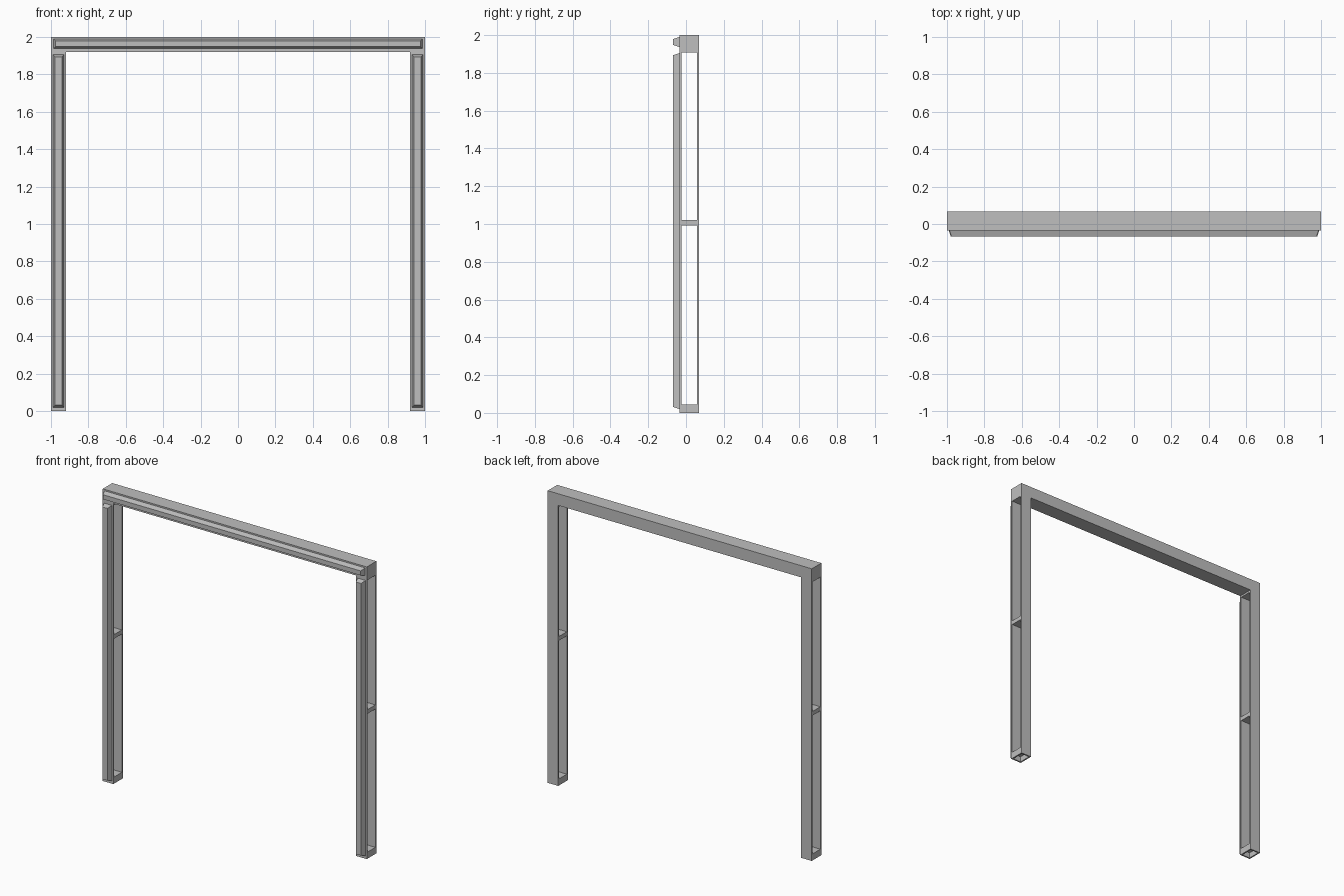
import bpy
import bmesh

cube = bpy.data.objects.get("Cube")
if cube:
    bpy.data.objects.remove(cube, do_unlink=True)

grey = bpy.data.materials.new("light_grey_metal")
grey.use_nodes = True
grey.diffuse_color = (0.52, 0.52, 0.52, 1)
grey.node_tree.nodes["Principled BSDF"].inputs["Base Color"].default_value = (0.52, 0.52, 0.52, 1)

FRONT, BACK, TRIM = -0.035, 0.068, -0.068   # depth planes
INNER, OUTER = 0.92, 1.0                    # leg width
BEAM = 1.92                                 # underside of the beam
WALL = 0.01


def block(name, x, y, z, slope=0.0):
    """Box from ranges; slope pulls the front face in on every side."""
    bm = bmesh.new()
    bmesh.ops.create_cube(bm, size=1)
    mid_x, mid_z = sum(x) / 2, sum(z) / 2
    for v in bm.verts:
        s = slope if v.co.y < 0 else 0
        v.co = (mid_x + v.co.x * (x[1] - x[0] - 2 * s),
                y[0] if v.co.y < 0 else y[1],
                mid_z + v.co.z * (z[1] - z[0] - 2 * s))
    mesh = bpy.data.meshes.new(name)
    bm.to_mesh(mesh)
    bm.free()
    mesh.materials.append(grey)
    obj = bpy.data.objects.new(name, mesh)
    bpy.context.collection.objects.link(obj)
    return obj


# Top beam with its raised front trim
block("top_beam", (-OUTER, OUTER), (FRONT, BACK), (BEAM, 2.0))
block("beam_trim", (-0.987, 0.987), (TRIM, FRONT), (1.937, 1.99), 0.011)

# Legs: open-sided channels with shelves and a hollow foot
inside = (FRONT + WALL, BACK - WALL)
for side, sign in (("left", 1), ("right", -1)):
    def span(a, b):
        return tuple(sorted((sign * a, sign * b)))

    width = span(INNER, OUTER)
    block(side + "_leg_front_plate", width, (FRONT, inside[0]), (0, BEAM))
    block(side + "_leg_back_plate", width, (inside[1], BACK), (0, BEAM))
    block(side + "_leg_trim", span(0.93, 0.99), (TRIM, FRONT), (0.02, 1.905), 0.011)
    block(side + "_leg_cap", width, inside, (1.907, BEAM))
    block(side + "_middle_shelf", width, inside, (0.992, 1.02))
    block(side + "_foot_top", width, inside, (0.037, 0.045))
    block(side + "_foot_inner_wall", span(INNER, INNER + WALL), inside, (0, 0.037))
    block(side + "_foot_outer_wall", span(OUTER - WALL, OUTER), inside, (0, 0.037))
